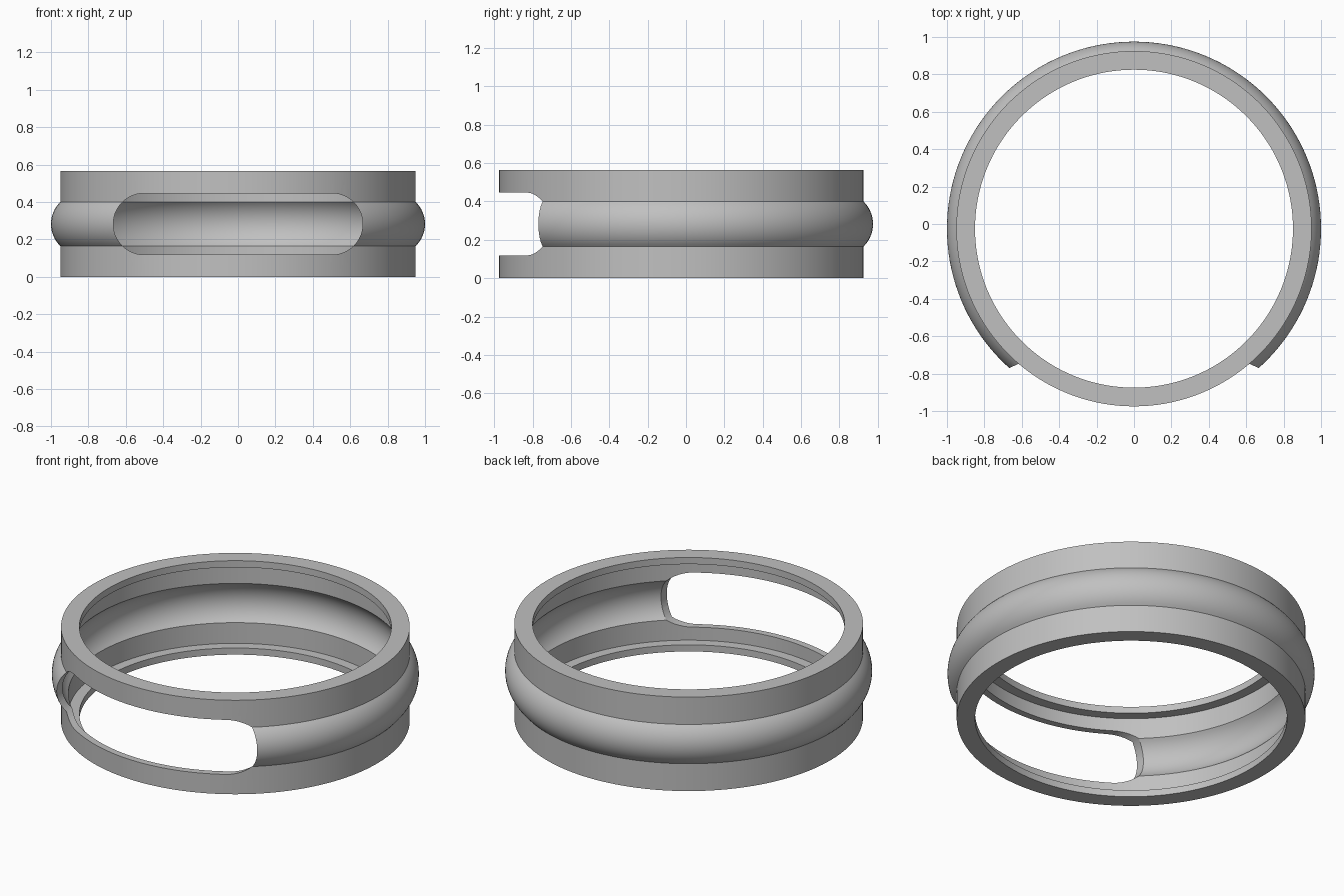
import bpy, bmesh, math
from mathutils import Matrix

if "Cube" in bpy.data.objects:
    bpy.data.objects.remove(bpy.data.objects["Cube"])

HEIGHT = 0.565
MID = HEIGHT / 2
CENTRE_Y = -0.025
R_OUT, R_WALL, R_LIP, LIP = 0.95, 0.91, 0.85, 0.04
BULGE_HALF, BULGE_OUT = 0.118, 0.05

grey = bpy.data.materials.new("plain grey")
grey.use_nodes = True
colour = (0.53, 0.53, 0.53, 1)
grey.diffuse_color = colour
grey.node_tree.nodes["Principled BSDF"].inputs["Base Color"].default_value = colour


def make_object(name, bm):
    bmesh.ops.recalc_face_normals(bm, faces=bm.faces)
    mesh = bpy.data.meshes.new(name)
    bm.to_mesh(mesh)
    bm.free()
    mesh.materials.append(grey)
    obj = bpy.data.objects.new(name, mesh)
    bpy.context.collection.objects.link(obj)
    return obj


def bulge(radius, steps=16):
    """Arc bowing outward from a cylinder wall, listed from bottom to top."""
    arc_r = (BULGE_HALF ** 2 + BULGE_OUT ** 2) / (2 * BULGE_OUT)
    half = math.asin(BULGE_HALF / arc_r)
    angles = [half * (2 * i / steps - 1) for i in range(steps + 1)]
    return [(radius + BULGE_OUT - arc_r + arc_r * math.cos(a),
             MID + arc_r * math.sin(a)) for a in angles]


# Ring: closed wall section with end lips and a bulged band, lathed around z
def build_ring(segments=144):
    outer = [(R_OUT, 0)] + bulge(R_OUT) + [(R_OUT, HEIGHT)]
    inner = [(R_LIP, 0), (R_LIP, LIP), (R_WALL, LIP)] + bulge(R_WALL)
    inner += [(R_WALL, HEIGHT - LIP), (R_LIP, HEIGHT - LIP), (R_LIP, HEIGHT)]
    section = outer + inner[::-1]
    bm = bmesh.new()
    rings = []
    for s in range(segments):
        a = 2 * math.pi * s / segments
        rings.append([bm.verts.new((r * math.cos(a), CENTRE_Y + r * math.sin(a), z))
                      for r, z in section])
    for s, ring in enumerate(rings):
        following = rings[(s + 1) % segments]
        for i in range(len(section)):
            j = (i + 1) % len(section)
            bm.faces.new((ring[i], following[i], following[j], ring[j]))
    return make_object("bulged_ring", bm)


# Slot cutter: round-ended prism running through the front wall only
def build_slot_cutter(half_length=0.667, radius=0.164, steps=24):
    bm = bmesh.new()
    points = []
    for side in (1, -1):
        for i in range(steps + 1):
            a = math.pi * (i / steps - 0.5)
            points.append((side * (half_length - radius + radius * math.cos(a)),
                           -1.3, MID + side * radius * math.sin(a)))
    face = bm.faces.new([bm.verts.new(p) for p in points])
    grown = bmesh.ops.extrude_face_region(bm, geom=[face])["geom"]
    verts = [g for g in grown if isinstance(g, bmesh.types.BMVert)]
    bmesh.ops.transform(bm, matrix=Matrix.Translation((0, 1, 0)), verts=verts)
    cutter = make_object("slot_cutter", bm)
    cutter.hide_render = True
    return cutter


ring = build_ring()
cutter = build_slot_cutter()
cut = ring.modifiers.new("front_slot", "BOOLEAN")
cut.operation = "DIFFERENCE"
cut.solver = "EXACT"
cut.object = cutter

bpy.ops.object.select_all(action="DESELECT")
ring.select_set(True)
bpy.context.view_layer.objects.active = ring
bpy.ops.object.modifier_apply(modifier=cut.name)
bpy.data.objects.remove(cutter)
bpy.ops.object.shade_smooth_by_angle(angle=math.radians(30))
